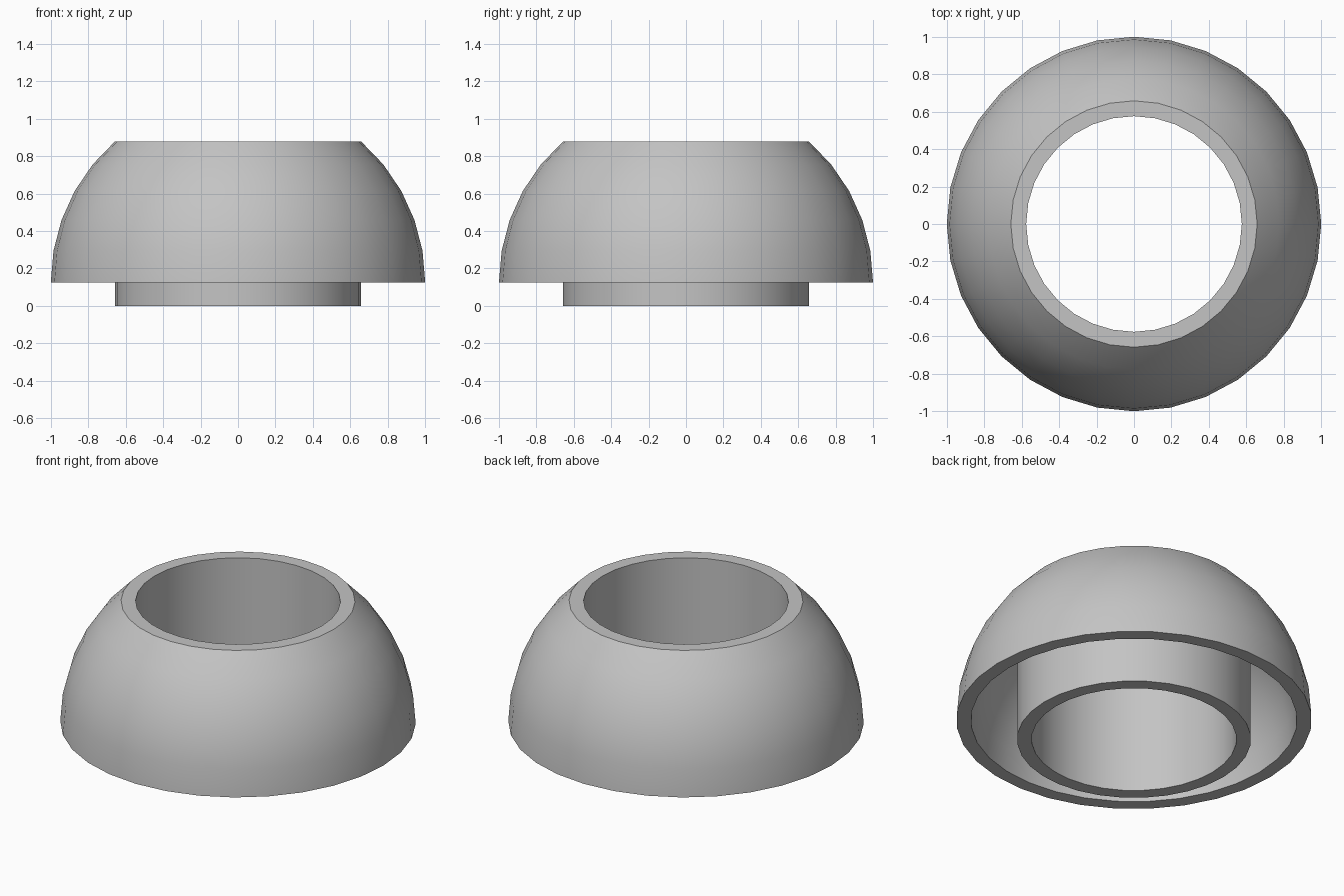
import bpy
import bmesh
from math import asin, cos, sin, sqrt, pi

cube = bpy.data.objects.get("Cube")
if cube:
    bpy.data.objects.remove(cube, do_unlink=True)

SEGMENTS = 32
ARC_STEPS = 5
RIM_Z = 0.125      # open lower edge of the dome, also its centre height
TOP_Z = 0.878      # flat cut on top
DOME_R = 1.0
CAVITY_R = 0.918
TUBE_R = 0.658
BORE_R = 0.576


def dome_arc(radius, end_radius):
    """Points from the dome's rim up to where it narrows to end_radius."""
    end = asin(sqrt(radius**2 - end_radius**2) / radius)
    angles = [end * i / ARC_STEPS for i in range(ARC_STEPS + 1)]
    return [(radius * cos(a), RIM_Z + radius * sin(a)) for a in angles]


def lathe(name, profile, material):
    """Revolve a closed (radius, height) section around z."""
    bm = bmesh.new()
    rings = []
    for k in range(SEGMENTS):
        a = 2 * pi * k / SEGMENTS
        rings.append([bm.verts.new((r * cos(a), r * sin(a), z)) for r, z in profile])
    count = len(profile)
    for k in range(SEGMENTS):
        here, there = rings[k], rings[(k + 1) % SEGMENTS]
        for i in range(count):
            j = (i + 1) % count
            bm.faces.new((here[i], there[i], there[j], here[j]))
    bmesh.ops.recalc_face_normals(bm, faces=bm.faces)
    mesh = bpy.data.meshes.new(name)
    bm.to_mesh(mesh)
    bm.free()
    mesh.materials.append(material)
    obj = bpy.data.objects.new(name, mesh)
    bpy.context.collection.objects.link(obj)
    bpy.ops.object.select_all(action="DESELECT")
    obj.select_set(True)
    bpy.context.view_layer.objects.active = obj
    bpy.ops.object.shade_smooth_by_angle(angle=pi / 6)
    return obj


# Plain grey material
grey = bpy.data.materials.new("light grey")
grey.use_nodes = True
colour = (0.55, 0.55, 0.55, 1)
grey.diffuse_color = colour
grey.node_tree.nodes["Principled BSDF"].inputs["Base Color"].default_value = colour

# Hollow dome joined at its top to a central tube, as one continuous section
outer = dome_arc(DOME_R, TUBE_R)
outer[-1] = (TUBE_R, TOP_Z)
cavity = dome_arc(CAVITY_R, TUBE_R)
tube = [(TUBE_R, 0), (BORE_R, 0), (BORE_R, TOP_Z)]
section = tube + outer[::-1] + cavity
lathe("dome_with_tube", section, grey)
